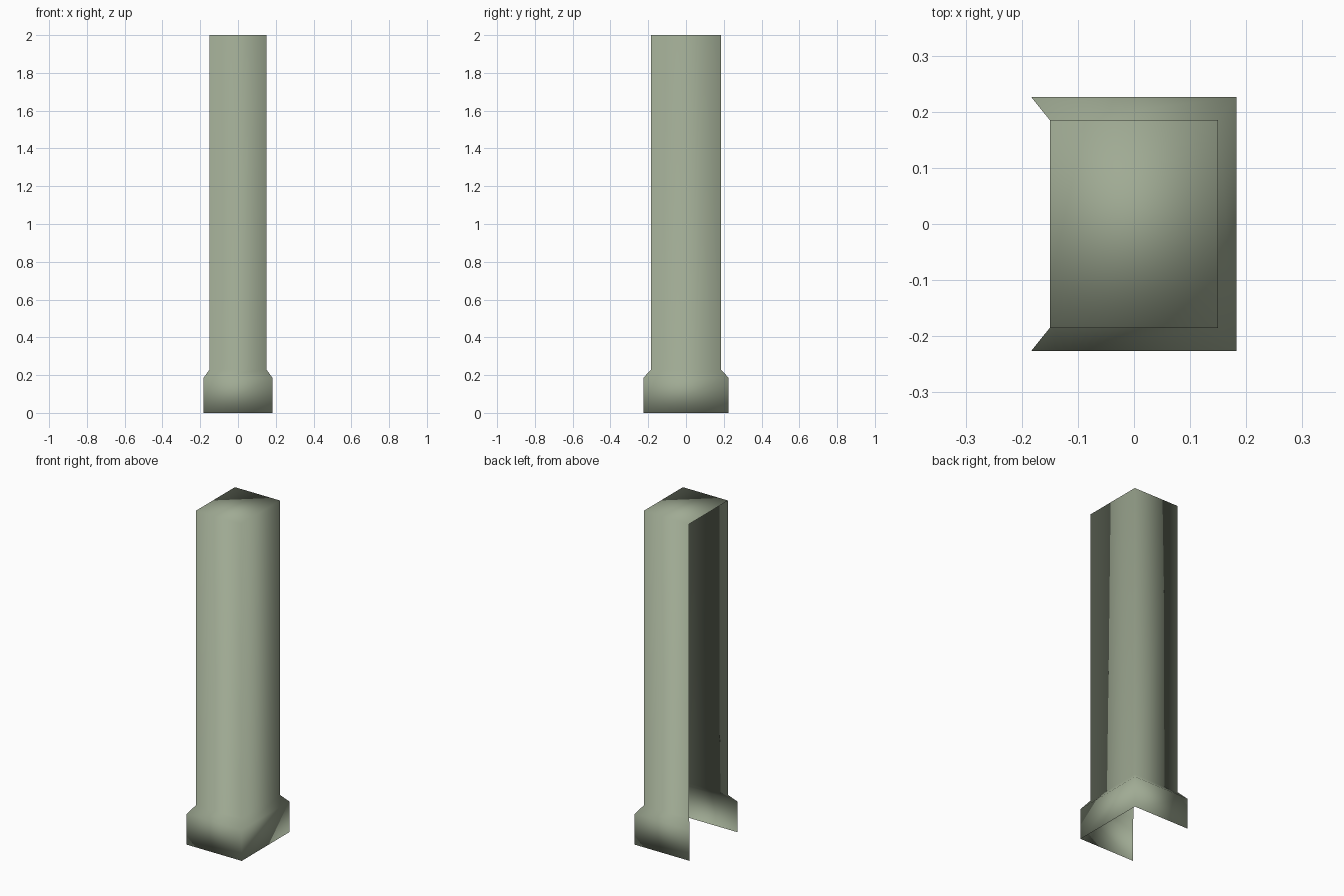
import bpy, bmesh

if "Cube" in bpy.data.objects:
    bpy.data.objects.remove(bpy.data.objects["Cube"])

# One sage green colour
green = bpy.data.materials.new("sage_green")
green.diffuse_color = (0.35, 0.405, 0.295, 1)
green.use_nodes = True
green.node_tree.nodes["Principled BSDF"].inputs["Base Color"].default_value = green.diffuse_color

# Pillar profile: half width x, half depth y, height
profile = [(0.183, 0.226, 0.0), (0.183, 0.226, 0.185),
           (0.15, 0.185, 0.23), (0.15, 0.185, 2.0)]

bm = bmesh.new()
rings = [[bm.verts.new((sx * x, sy * y, z))
          for sx, sy in ((-1, -1), (1, -1), (1, 1), (-1, 1))]
         for x, y, z in profile]

# Closed shell: sides, cap and underside
hidden = [bm.faces.new(rings[0][::-1])]
for lo, hi in zip(rings, rings[1:]):
    for i in range(4):
        j = (i + 1) % 4
        f = bm.faces.new((lo[i], lo[j], hi[j], hi[i]))
        if i == 3:
            hidden.append(f)
bm.faces.new(rings[-1])
bm.normal_update()
normals = [v.normal.copy() for ring in rings for v in ring]

# The left side and underside are open; keep the soft shading of the closed form
bmesh.ops.delete(bm, geom=hidden, context='FACES_ONLY')
for f in bm.faces:
    f.smooth = True

mesh = bpy.data.meshes.new("wall_pillar")
bm.to_mesh(mesh)
bm.free()
mesh.materials.append(green)
mesh.normals_split_custom_set_from_vertices(normals)
pillar = bpy.data.objects.new("wall_pillar", mesh)
bpy.context.collection.objects.link(pillar)
